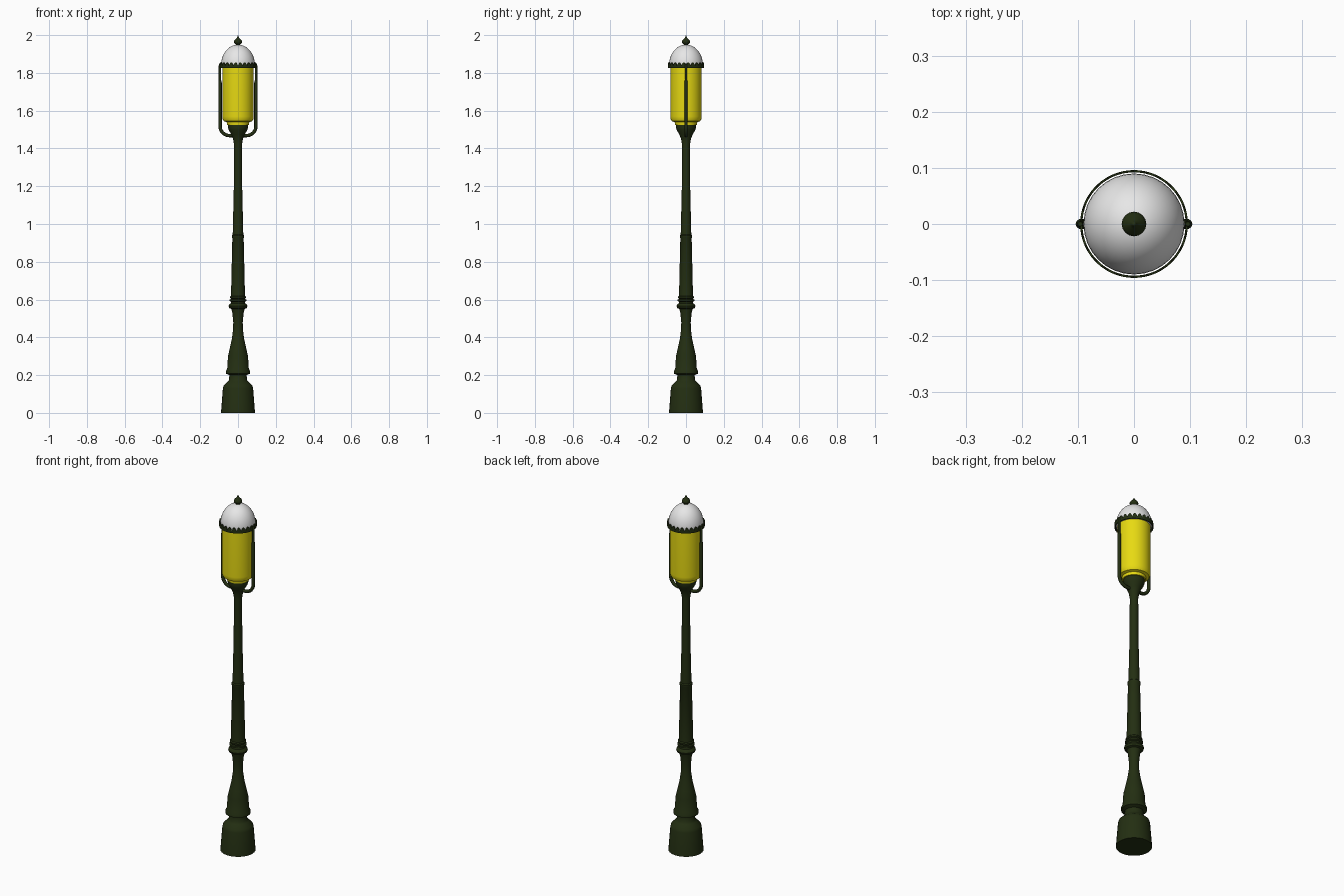
import bpy, bmesh, math
from mathutils import Vector

cube = bpy.data.objects.get("Cube")
if cube:
    bpy.data.objects.remove(cube, do_unlink=True)


def material(name, rgb):
    m = bpy.data.materials.new(name)
    m.use_nodes = True
    m.diffuse_color = (*rgb, 1)
    m.node_tree.nodes["Principled BSDF"].inputs["Base Color"].default_value = (*rgb, 1)
    return m


GREEN = material("dark green iron", (0.017, 0.028, 0.006))
YELLOW = material("yellow glass", (0.80, 0.70, 0.006))
WHITE = material("white cap", (0.80, 0.80, 0.80))


def finish(name, bm, mat, angle=40):
    bmesh.ops.recalc_face_normals(bm, faces=bm.faces)
    mesh = bpy.data.meshes.new(name)
    bm.to_mesh(mesh)
    bm.free()
    mesh.materials.append(mat)
    ob = bpy.data.objects.new(name, mesh)
    bpy.context.collection.objects.link(ob)
    bpy.ops.object.select_all(action="DESELECT")
    ob.select_set(True)
    bpy.context.view_layer.objects.active = ob
    bpy.ops.object.shade_smooth_by_angle(angle=math.radians(angle))
    return ob


def lathe(name, profile, mat, steps=32):
    """Spin a (radius, height) profile around the z axis."""
    bm = bmesh.new()
    verts = [bm.verts.new((r, 0, z)) for r, z in profile]
    edges = [bm.edges.new(pair) for pair in zip(verts, verts[1:])]
    bmesh.ops.spin(bm, geom=verts + edges, axis=(0, 0, 1), cent=(0, 0, 0),
                   angle=math.tau, steps=steps)
    bmesh.ops.remove_doubles(bm, verts=bm.verts, dist=0.0003)
    return finish(name, bm, mat)


# Pedestal and baluster
lathe("base", [(0, 0), (.09, 0), (.08, .13), (.076, .145), (.055, .165), (.047, .175),
               (.046, .2), (.064, .208), (.064, .222), (.057, .235), (.053, .30),
               (.043, .345), (.033, .39), (.026, .44), (.025, .48), (.03, .53),
               (.037, .555)], GREEN)

# Collar rings
lathe("collar", [(.035, .55), (.046, .555), (.05, .565), (.046, .575), (.038, .58),
                 (.037, .588), (.044, .592), (.044, .6), (.037, .603), (.042, .608),
                 (.042, .615), (.037, .62)], GREEN)

# Tapered shaft with a flared cup for the lantern
lathe("shaft", [(.037, .62), (.03, .925), (.033, .93), (.033, .94), (.028, .945),
                (.022, 1.2), (.021, 1.42), (.026, 1.45), (.036, 1.475), (.048, 1.495),
                (.053, 1.51), (.053, 1.53), (0, 1.53)], GREEN)

# Lantern glass
lathe("lantern_glass", [(0, 1.525), (.058, 1.525), (.06, 1.54), (.075, 1.544),
                        (.081, 1.555), (.082, 1.57), (.082, 1.835), (0, 1.835)], YELLOW)

# Domed cap
dome = [(.09 * math.cos(a), 1.84 + .11 * math.sin(a))
        for a in (math.radians(9 * i) for i in range(11))]
lathe("domed_cap", [(0, 1.83), (.088, 1.83)] + dome, WHITE)

# Finial
lathe("finial", [(0, 1.94), (.014, 1.945), (.011, 1.951), (.02, 1.958), (.022, 1.966),
                 (.018, 1.974), (.009, 1.982), (.004, 1.99), (0, 2)], GREEN, 16)

# Scalloped crown band around the lantern
bm = bmesh.new()
teeth, per_tooth = 24, 6
count = teeth * per_tooth
rows = []
for i in range(count):
    a = math.tau * i / count
    top = 1.838 + .018 * abs(math.sin(a * teeth / 2))
    rows.append([bm.verts.new((r * math.cos(a), r * math.sin(a), z))
                 for r, z in ((.092, 1.825), (.096, 1.825), (.096, top), (.092, top))])
for i, row in enumerate(rows):
    nxt = rows[(i + 1) % count]
    for j in range(4):
        k = (j + 1) % 4
        bm.faces.new((row[j], row[k], nxt[k], nxt[j]))
finish("crown_band", bm, GREEN, 30)


def tube(name, path, mat, sides=10):
    """Sweep a circle along (point, radius) pairs lying in the xz plane."""
    bm = bmesh.new()
    pts = [Vector(p) for p, _ in path]
    loops = []
    for i, (p, r) in enumerate(path):
        t = (pts[min(i + 1, len(pts) - 1)] - pts[max(i - 1, 0)]).normalized()
        side = Vector((0, 1, 0)).cross(t)
        loops.append([bm.verts.new(pts[i] + r * (math.cos(a) * side + math.sin(a) * Vector((0, 1, 0))))
                      for a in (math.tau * j / sides for j in range(sides))])
    for a, b in zip(loops, loops[1:]):
        for j in range(sides):
            k = (j + 1) % sides
            bm.faces.new((a[j], a[k], b[k], b[j]))
    bm.faces.new(loops[0])
    bm.faces.new(loops[-1])
    return finish(name, bm, mat)


# Side arms: out of the post, round the bend, then up to the crown band
for name, s in (("left_arm", 1), ("right_arm", -1)):
    path = [((s * .015, 0, 1.468), .009), ((s * .045, 0, 1.468), .009)]
    for i in range(1, 9):
        a = math.radians(11.25 * i)
        path.append(((s * (.045 + .05 * math.sin(a)), 0, 1.518 - .05 * math.cos(a)), .009))
    path += [((s * .095, 0, 1.75), .009), ((s * .096, 0, 1.765), .006),
             ((s * .096, 0, 1.84), .006), ((s * .096, 0, 1.85), .004)]
    tube(name, path, GREEN)
